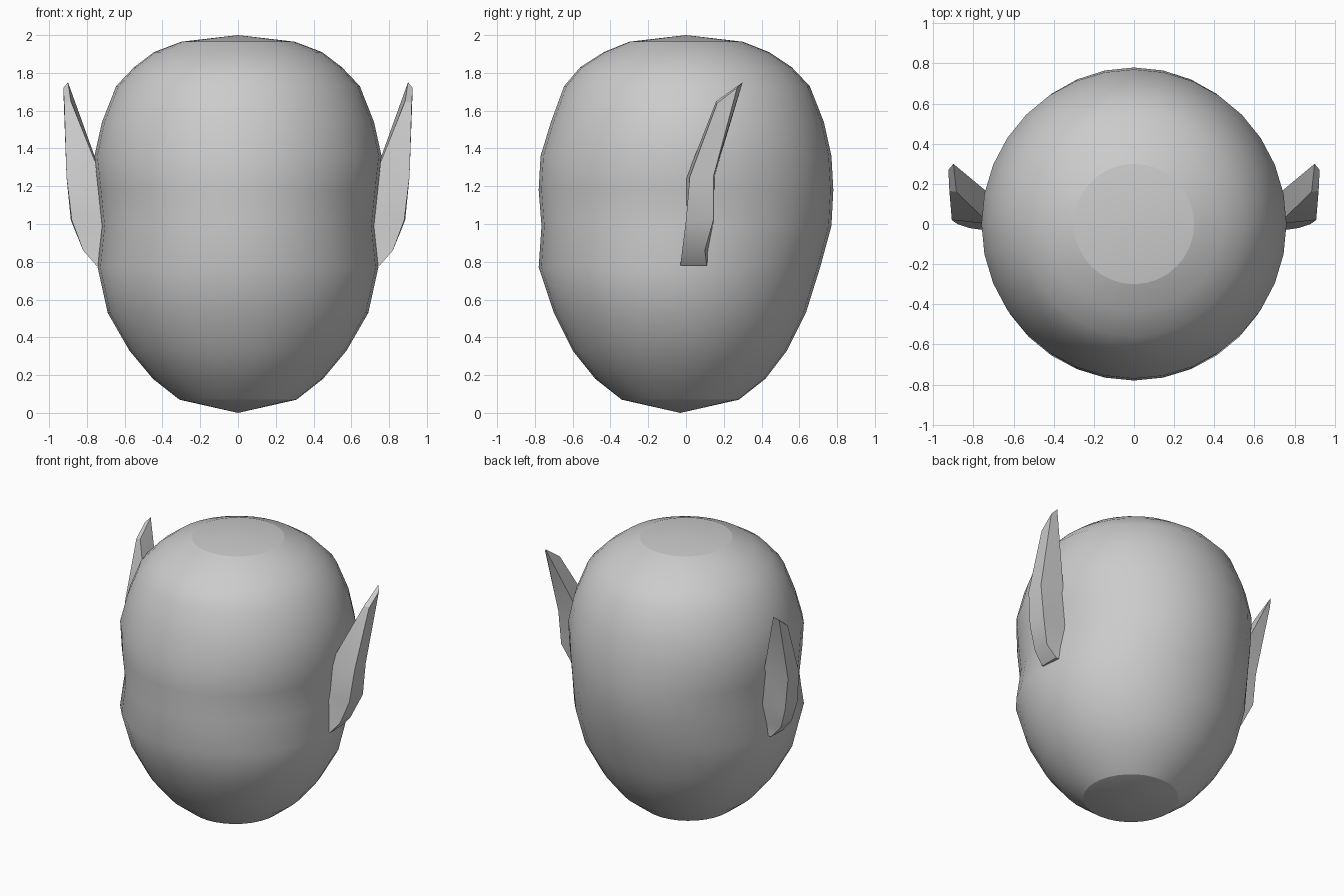
import bpy, bmesh, math

if "Cube" in bpy.data.objects:
    bpy.data.objects.remove(bpy.data.objects["Cube"])

SEG = 32


def make_object(name, bm, angle):
    bmesh.ops.recalc_face_normals(bm, faces=bm.faces[:])
    mesh = bpy.data.meshes.new(name)
    bm.to_mesh(mesh)
    bm.free()
    obj = bpy.data.objects.new(name, mesh)
    bpy.context.collection.objects.link(obj)
    bpy.ops.object.select_all(action='DESELECT')
    obj.select_set(True)
    bpy.context.view_layer.objects.active = obj
    bpy.ops.object.shade_smooth_by_angle(angle=math.radians(angle))
    return obj


def loft(bm, rings):
    # bridge consecutive rings of vertices with quads
    loops = [[bm.verts.new(p) for p in ring] for ring in rings]
    for a, b in zip(loops, loops[1:]):
        n = len(a)
        for i in range(n):
            j = (i + 1) % n
            bm.faces.new((a[i], a[j], b[j], b[i]))
    return loops


# Head: elliptical rings given as (z, half width, front y, back y)
profile = [
    (0.07, 0.31, -0.34, 0.28), (0.18, 0.45, -0.48, 0.42),
    (0.33, 0.575, -0.60, 0.535), (0.53, 0.69, -0.70, 0.635),
    (0.77, 0.743, -0.78, 0.71), (0.99, 0.72, -0.765, 0.77),
    (1.18, 0.74, -0.78, 0.78), (1.36, 0.76, -0.77, 0.77),
    (1.54, 0.72, -0.715, 0.73), (1.73, 0.645, -0.645, 0.655),
    (1.83, 0.55, -0.56, 0.56), (1.91, 0.445, -0.435, 0.44),
    (1.965, 0.30, -0.30, 0.30),
]
rings = []
for z, w, front, back in profile:
    mid, depth = (front + back) / 2, (back - front) / 2
    rings.append([(w * math.sin(math.tau * i / SEG),
                   mid + depth * math.cos(math.tau * i / SEG), z)
                  for i in range(SEG)])
bm = bmesh.new()
loops = loft(bm, rings)
for loop, pole in ((loops[0], (0, -0.03, 0.0)), (loops[-1], (0, 0, 2.0))):
    tip = bm.verts.new(pole)
    for i in range(SEG):
        bm.faces.new((loop[i], loop[(i + 1) % SEG], tip))
head = make_object("head", bm, 40)

# Crisp rims around the crown and chin caps
rims = (profile[0][0], profile[-1][0])
for e in head.data.edges:
    zs = [head.data.vertices[v].co.z for v in e.vertices]
    if any(all(abs(z - r) < 1e-4 for z in zs) for r in rims):
        e.use_edge_sharp = True

# Ears: sections of inner front, outer front, outer back, inner back
sections = [
    [(0.70, -0.03, 0.78), (0.75, -0.03, 0.78), (0.75, 0.11, 0.78), (0.70, 0.11, 0.78)],
    [(0.69, -0.02, 0.86), (0.82, -0.02, 0.86), (0.82, 0.10, 0.86), (0.69, 0.12, 0.86)],
    [(0.68, 0.00, 1.02), (0.88, 0.00, 1.02), (0.885, 0.145, 1.02), (0.68, 0.15, 1.02)],
    [(0.72, 0.00, 1.24), (0.908, 0.02, 1.25), (0.908, 0.145, 1.25), (0.72, 0.15, 1.25)],
    [(0.885, 0.16, 1.65), (0.92, 0.165, 1.64), (0.925, 0.27, 1.72), (0.90, 0.30, 1.75)],
]
for side, name in ((1, "right_ear"), (-1, "left_ear")):
    bm = bmesh.new()
    loops = loft(bm, [[(side * x, y, z) for x, y, z in s] for s in sections])
    bm.faces.new(loops[0])
    bm.faces.new(loops[-1])
    make_object(name, bm, 25)
